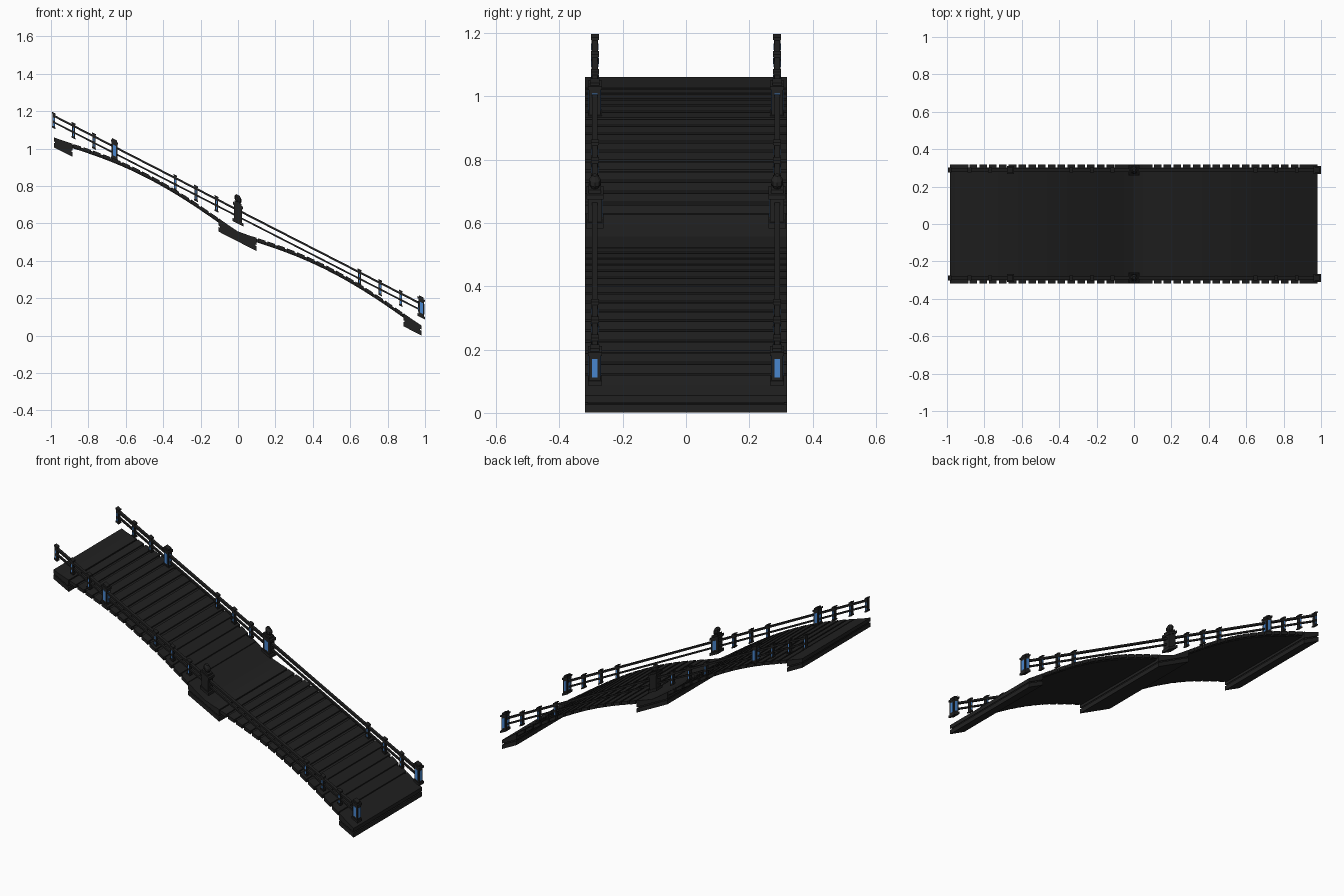
import bpy, bmesh, math

if "Cube" in bpy.data.objects:
    bpy.data.objects.remove(bpy.data.objects["Cube"])

SLOPE = -0.512      # the whole bridge is sheared downhill along x
RAIL_Y = 0.288


def material(name, rgb):
    m = bpy.data.materials.new(name)
    m.diffuse_color = (*rgb, 1)
    m.use_nodes = True
    m.node_tree.nodes["Principled BSDF"].inputs["Base Color"].default_value = m.diffuse_color
    return m


DARK = material("charcoal", (0.015, 0.015, 0.015))
BLUE = material("blue_panel", (0.065, 0.24, 0.62))


def deck_top(x):
    """Two arches: low at the ends and at the middle pier."""
    u = min(1, abs(abs(x) - 0.49) / 0.49)
    return 0.557 + 0.06 * (1 - u * u) ** 1.25


def box(bm, x0, x1, y0, y1, z0, z1):
    v = [bm.verts.new((x, y, z)) for x in (x0, x1) for y in (y0, y1) for z in (z0, z1)]
    for f in ((0, 1, 3, 2), (4, 6, 7, 5), (0, 4, 5, 1), (2, 3, 7, 6), (0, 2, 6, 4), (1, 5, 7, 3)):
        bm.faces.new([v[i] for i in f])


def cbox(bm, cx, cy, wx, wy, z0, z1):
    box(bm, cx - wx / 2, cx + wx / 2, cy - wy / 2, cy + wy / 2, z0, z1)


def strip(bm, x0, x1, n, half, top, bottom):
    """Closed slab following top(x) and bottom(x) across the full width."""
    rings = []
    for i in range(n + 1):
        x = x0 + (x1 - x0) * i / n
        rings.append([bm.verts.new(p) for p in ((x, -half, bottom(x)), (x, half, bottom(x)),
                                                (x, half, top(x)), (x, -half, top(x)))])
    for a, b in zip(rings, rings[1:]):
        for k in range(4):
            bm.faces.new((a[k], a[(k + 1) % 4], b[(k + 1) % 4], b[k]))
    bm.faces.new(rings[0])
    bm.faces.new(rings[-1][::-1])


def finish(bm, name, mat):
    for v in bm.verts:
        v.co.z += SLOPE * v.co.x
    bmesh.ops.recalc_face_normals(bm, faces=bm.faces[:])
    me = bpy.data.meshes.new(name)
    bm.to_mesh(me)
    bm.free()
    me.materials.append(mat)
    ob = bpy.data.objects.new(name, me)
    bpy.context.collection.objects.link(ob)
    return ob


# Arched under-deck and planks for each span
for name, a, b in (("upper", -0.885, -0.10), ("lower", 0.10, 0.885)):
    bm = bmesh.new()
    strip(bm, a, b, 15, 0.302, lambda x: deck_top(x) - 0.006, lambda x: deck_top(x) - 0.024)
    finish(bm, name + "_arch", DARK)
    bm = bmesh.new()
    pitch = (b - a) / 15
    for i in range(15):
        x = a + i * pitch
        strip(bm, x + 0.006, x + pitch - 0.006, 1, 0.319, deck_top, lambda x: deck_top(x) - 0.02)
    finish(bm, name + "_planks", DARK)

# End abutments and middle pier, each a top slab, a recess and a foot slab
for name, a, b in (("upper_abutment", -0.985, -0.885), ("middle_pier", -0.103, 0.10),
                   ("lower_abutment", 0.885, 0.98)):
    bm = bmesh.new()
    strip(bm, a, b, 4, 0.319, deck_top, lambda x: 0.535)
    box(bm, a + 0.006, b - 0.006, -0.312, 0.312, 0.525, 0.538)
    box(bm, a, b, -0.319, 0.319, 0.503, 0.528)
    finish(bm, name, DARK)

SMALL = (-0.985, -0.88, -0.77, -0.335, -0.225, -0.115, 0.65, 0.76, 0.87)
BIG = (-0.66, 0.98)

for side, s in (("front", -1), ("back", 1)):
    y = s * RAIL_Y
    # Two straight rails
    bm = bmesh.new()
    box(bm, -0.99, 0.98, y - 0.009, y + 0.009, 0.665, 0.677)
    box(bm, -0.99, 0.98, y - 0.006, y + 0.006, 0.632, 0.642)
    finish(bm, side + "_rails", DARK)

    # Slim balusters
    bm = bmesh.new()
    for x in SMALL:
        cbox(bm, x, y, 0.015, 0.02, 0.606, 0.684)
        cbox(bm, x, y, 0.02, 0.026, 0.680, 0.688)
        cbox(bm, x, y, 0.02, 0.026, 0.604, 0.612)
    finish(bm, side + "_balusters", DARK)

    # Thicker posts with base and cap
    bm = bmesh.new()
    for x in BIG:
        cbox(bm, x, y, 0.03, 0.036, 0.602, 0.70)
        cbox(bm, x, y, 0.038, 0.044, 0.598, 0.612)
        cbox(bm, x, y, 0.038, 0.044, 0.692, 0.703)
        cbox(bm, x, y, 0.026, 0.03, 0.70, 0.712)
    finish(bm, side + "_posts", DARK)

    # Middle post with stepped cap and faceted finial
    bm = bmesh.new()
    cbox(bm, 0, y, 0.044, 0.044, 0.605, 0.695)
    cbox(bm, 0, y, 0.058, 0.056, 0.598, 0.615)
    cbox(bm, 0, y, 0.056, 0.054, 0.688, 0.703)
    cbox(bm, 0, y, 0.04, 0.04, 0.70, 0.714)
    rings = []
    for r, z in ((0.012, 0.712), (0.019, 0.724), (0.019, 0.738), (0.009, 0.752)):
        rings.append([bm.verts.new((r * math.cos(k * math.pi / 4), y + r * math.sin(k * math.pi / 4), z))
                      for k in range(8)])
    for a, b in zip(rings, rings[1:]):
        for k in range(8):
            bm.faces.new((a[k], a[(k + 1) % 8], b[(k + 1) % 8], b[k]))
    bm.faces.new(rings[0][::-1])
    bm.faces.new(rings[-1])
    finish(bm, side + "_middle_post", DARK)

    # Thin blue panels set on the posts and balusters
    bm = bmesh.new()
    for x in SMALL:
        cbox(bm, x, y, 0.007, 0.023, 0.645, 0.662)
        cbox(bm, x, y, 0.007, 0.023, 0.616, 0.630)
    for x in BIG:
        cbox(bm, x, y, 0.016, 0.039, 0.622, 0.68)
        cbox(bm, x, y, 0.033, 0.018, 0.622, 0.68)
    cbox(bm, 0, y - s * 0.0225, 0.022, 0.003, 0.625, 0.68)
    finish(bm, side + "_blue_panels", BLUE)
